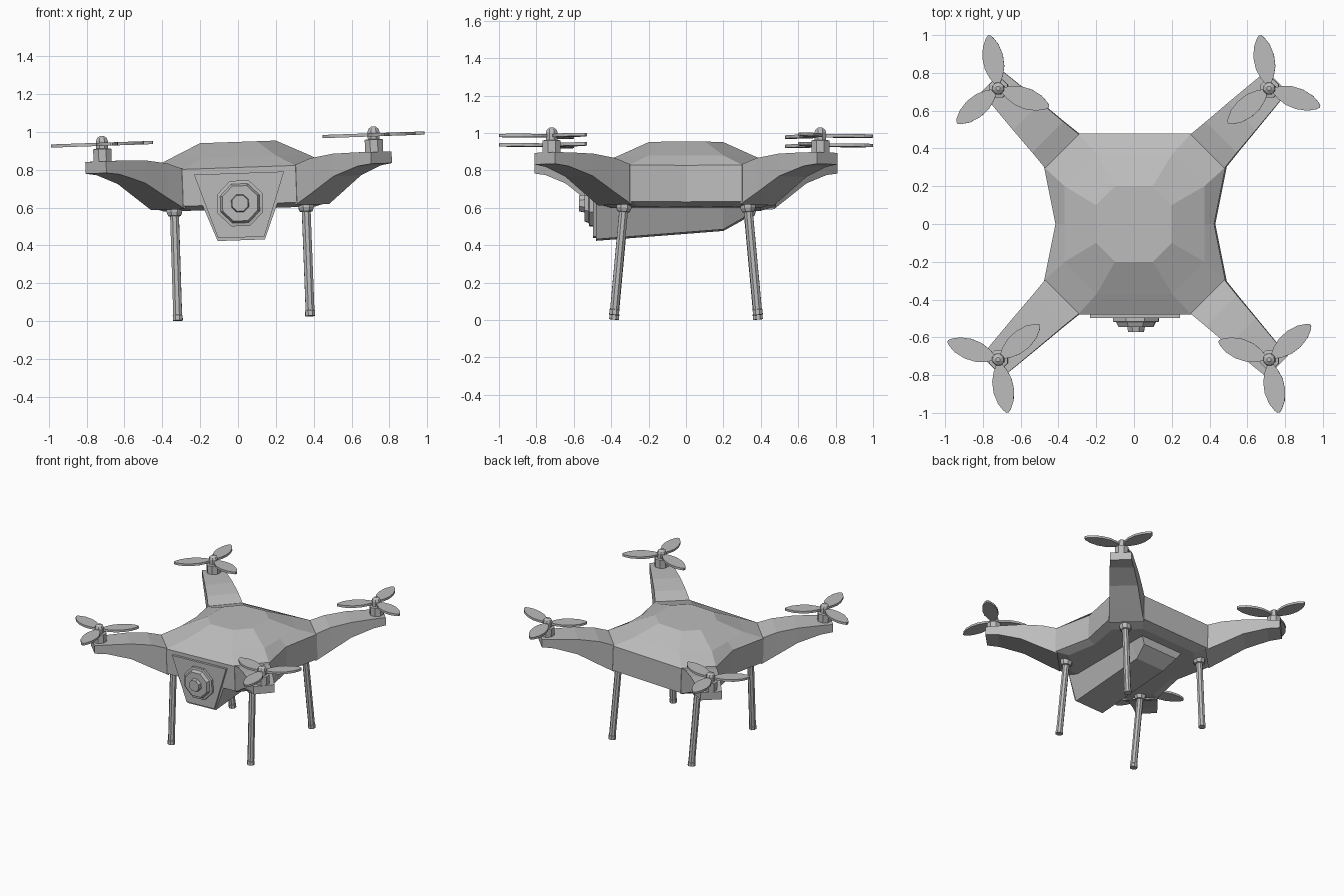
import bpy, bmesh
from math import sin, cos, pi, radians
from mathutils import Matrix, Vector

cube = bpy.data.objects.get("Cube")
if cube:
    bpy.data.objects.remove(cube)

grey = bpy.data.materials.new("plain_grey")
grey.use_nodes = True
COLOUR = (0.5, 0.5, 0.5, 1)
grey.diffuse_color = COLOUR
grey.node_tree.nodes["Principled BSDF"].inputs["Base Color"].default_value = COLOUR

# The whole craft banks slightly to one side
BANK = Matrix.Translation((0.032, 0, 0.013)) @ Matrix.Rotation(radians(-2), 4, "Y")


def loft(bm, rings):
    """Skin a list of equal-length closed rings and cap both ends."""
    rows = [[bm.verts.new(p) for p in ring] for ring in rings]
    n = len(rows[0])
    for low, high in zip(rows, rows[1:]):
        for i in range(n):
            j = (i + 1) % n
            bm.faces.new((low[i], low[j], high[j], high[i]))
    bm.faces.new(rows[0][::-1])
    bm.faces.new(rows[-1])


def finish(name, bm):
    bmesh.ops.recalc_face_normals(bm, faces=bm.faces)
    bm.transform(BANK)
    mesh = bpy.data.meshes.new(name)
    bm.to_mesh(mesh)
    bm.free()
    mesh.materials.append(grey)
    obj = bpy.data.objects.new(name, mesh)
    bpy.context.collection.objects.link(obj)


def lofted(name, rings):
    bm = bmesh.new()
    loft(bm, rings)
    finish(name, bm)


def turned(name, base, axis, profile, sides):
    """Faceted round part: profile holds (radius, distance along axis)."""
    rot = Vector(axis).to_track_quat("Z", "Y")
    turn = pi / sides
    lofted(name, [[Vector(base) + rot @ Vector((r * cos(2 * pi * i / sides + turn),
                                                r * sin(2 * pi * i / sides + turn), d))
                   for i in range(sides)] for r, d in profile])


def body_ring(a, b, waist, z):
    half = [(a, -b), (b, -a), (waist, 0), (b, a), (a, b)]
    return [(x, y, z) for x, y in half + [(-x, -y) for x, y in half]]


# Body shell
lofted("body", [body_ring(0.24, 0.40, 0.36, 0.58), body_ring(0.30, 0.48, 0.42, 0.605),
                body_ring(0.30, 0.48, 0.42, 0.80), body_ring(0.20, 0.37, 0.37, 0.855),
                body_ring(0.10, 0.20, 0.20, 0.935)])


# Belly pod and camera plate share a tapered cross-section
def pod_ring(y, bottom, top, low, high):
    return [(-low, y, bottom), (low, y, bottom), (high, y, top), (-high, y, top)]


lofted("belly_pod", [pod_ring(-0.482, 0.415, 0.61, 0.125, 0.20),
                     pod_ring(0.20, 0.468, 0.61, 0.125, 0.20),
                     pod_ring(0.31, 0.53, 0.61, 0.15, 0.20),
                     pod_ring(0.33, 0.59, 0.61, 0.19, 0.20)])
lofted("camera_plate", [pod_ring(y, 0.43, 0.77, 0.122, 0.238) for y in (-0.47, -0.498)])
turned("camera_lens", (0, -0.49, 0.61), (0, -1, 0),
       [(0.13, 0), (0.13, 0.027), (0.112, 0.03), (0.10, 0.054),
        (0.05, 0.054), (0.045, 0.081)], 8)

# Arm stations: diagonal position, half width, top, bottom
ARM = [(0.38, 0.09, 0.80, 0.59), (0.46, 0.082, 0.835, 0.65), (0.57, 0.073, 0.855, 0.735),
       (0.69, 0.062, 0.858, 0.785), (0.755, 0.055, 0.857, 0.795)]
BLADE = [(0.02, 0.012), (0.06, 0.035), (0.11, 0.052), (0.17, 0.055),
         (0.23, 0.042), (0.27, 0.02), (0.285, 0.006)]
HUB = 0.718

for sx, side in ((1, "left"), (-1, "right")):
    for sy, end in ((-1, "front"), (1, "back")):
        tag = f"{end}_{side}"
        lofted("arm_" + tag, [[(sx * (d + w), sy * (d - w), bot), (sx * (d - w), sy * (d + w), bot),
                               (sx * (d - w), sy * (d + w), top), (sx * (d + w), sy * (d - w), top)]
                              for d, w, top, bot in ARM])

        # Motor with domed cap
        hub = (sx * HUB, sy * HUB, 0)
        turned("motor_" + tag, hub, (0, 0, 1),
               [(0.052, 0.85), (0.052, 0.922), (0.034, 0.925), (0.034, 0.965),
                (0.028, 0.98), (0.012, 0.991)], 8)

        # Three-bladed propeller
        bm = bmesh.new()
        outline = BLADE + [(r, -w) for r, w in reversed(BLADE)]
        for k in range(3):
            spin = Matrix.Rotation(radians((40 if sy < 0 else 100) + 120 * k), 3, "Z")
            loft(bm, [[Vector(hub) + spin @ Vector((r, w, z)) for r, w in outline]
                      for z in (0.939, 0.956)])
        finish("propeller_" + tag, bm)

        # Splayed leg with socket and foot cap
        top = Vector((sx * 0.348, sy * 0.33, 0.60))
        foot = Vector((sx * 0.35, sy * 0.385, 0.002))
        length = (foot - top).length
        turned("leg_" + tag, top, foot - top,
               [(0.044, 0), (0.044, 0.025), (0.036, 0.045), (0.025, 0.047),
                (0.025, length - 0.03), (0.028, length - 0.028), (0.028, length)], 8)
